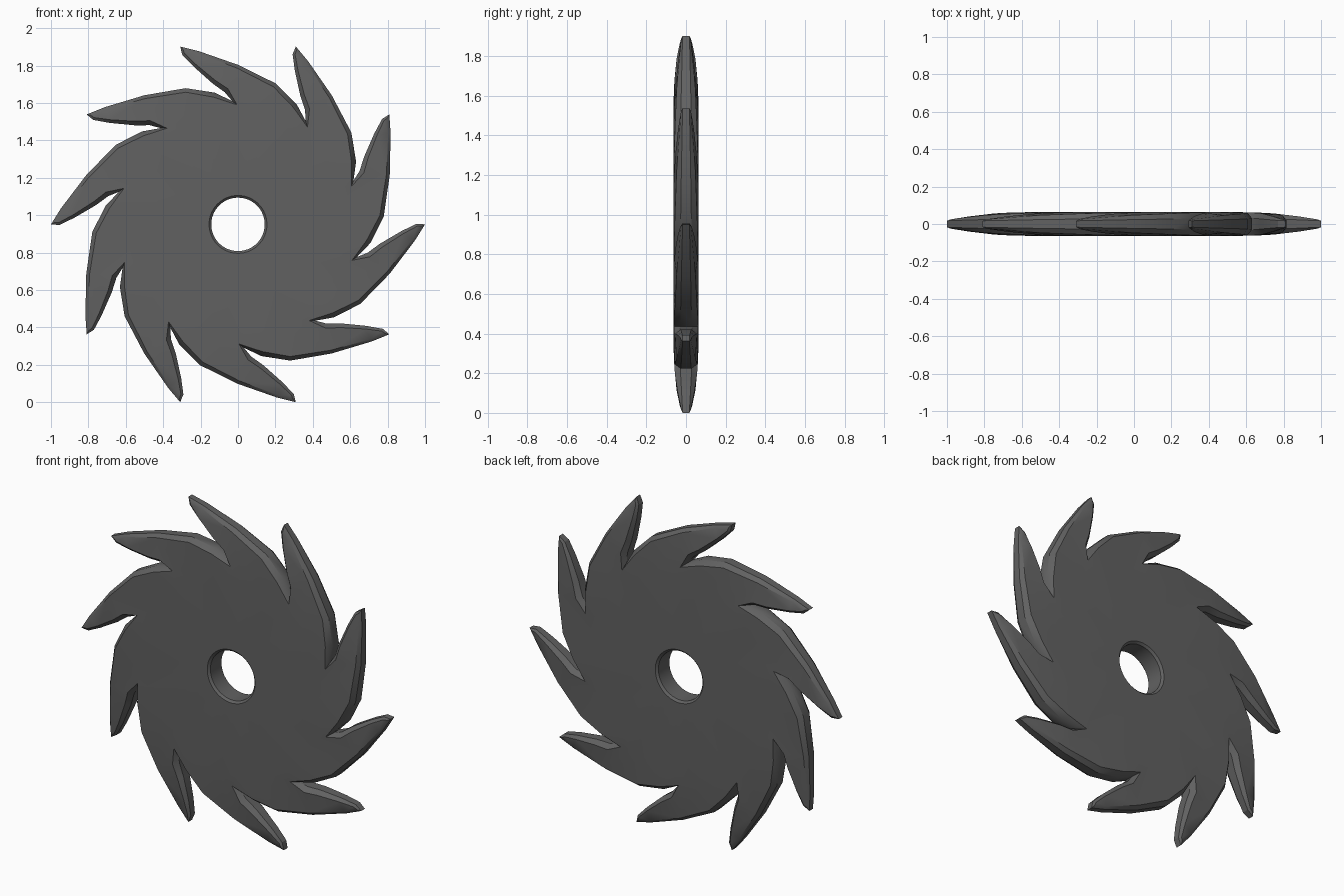
import bpy
import bmesh
from math import radians, cos, sin
from mathutils import Vector

cube = bpy.data.objects.get("Cube")
if cube:
    bpy.data.objects.remove(cube, do_unlink=True)

TEETH = 10
STEP = 360 / TEETH
CENTER_Z = 0.951
HALF = 0.063

# One tooth, clockwise from its valley over the tip: (radius, angle)
TOOTH = [(0.66, -15.3), (0.71, -12.3), (0.765, -7.8), (0.876, -2.3), (0.955, 0.2),
         (1.0, 0), (0.95, -5.2), (0.853, -18), (0.78, -33), (0.715, -44)]


def polar(r, a):
    return Vector((r * cos(radians(a)), r * sin(radians(a))))


def ramp(r, stops):
    """Piecewise linear value over radius."""
    for (r0, v0), (r1, v1) in zip(stops, stops[1:]):
        if r <= r1:
            t = max(0, (r - r0) / (r1 - r0))
            return v0 + (v1 - v0) * t
    return stops[-1][1]


def wall_half(r):
    return ramp(r, [(0.66, 0.032), (1.0, 0.017)])


def face_half(r):
    return ramp(r, [(0.62, HALF), (0.74, 0.058), (0.85, 0.046), (0.99, 0.023)])


def inset(points):
    """Move a clockwise outline inwards, less towards the tooth tips."""
    result = []
    for i, p in enumerate(points):
        before = (p - points[i - 1]).normalized()
        after = (points[(i + 1) % len(points)] - p).normalized()
        n1 = Vector((before.y, -before.x))
        n2 = Vector((after.y, -after.x))
        width = ramp(p.length, [(0.66, 0.027), (1.0, 0.011)])
        result.append(p + (n1 + n2) * width / max(0.35, 1 + n1.dot(n2)))
    return result


bm = bmesh.new()


def add_loop(points, side, height):
    return [bm.verts.new((p.x, side * height(p.length), CENTER_Z + p.y)) for p in points]


def bridge(a, b):
    n = len(a)
    for i in range(n):
        j = (i + 1) % n
        bm.faces.new((a[i], a[j], b[j], b[i]))


outline = [polar(r, a - STEP * k) for k in range(TEETH) for r, a in TOOTH]
face_outline = inset(outline)
ring_angles = [TOOTH[0][1] - STEP / 4 * i for i in range(TEETH * 4)]


def ring(radius):
    return [polar(radius, a) for a in ring_angles]


walls, bores = [], []
for side in (-1, 1):
    # Chamfered rim
    wall = add_loop(outline, side, wall_half)
    face = add_loop(face_outline, side, face_half)
    bridge(wall, face)

    # Broad disc and softened bore edge
    disc = add_loop(ring(0.58), side, lambda r: HALF)
    rim = add_loop(ring(0.155), side, lambda r: HALF)
    bore = add_loop(ring(0.143), side, lambda r: HALF - 0.012)
    bridge(disc, rim)
    bridge(rim, bore)

    # Tooth faces and their join to the disc
    for k in range(TEETH):
        t = [face[(k * 10 + i) % len(face)] for i in range(11)]
        c = [disc[(k * 4 + i) % len(disc)] for i in range(5)]
        for ids in ((5, 6, 4), (4, 6, 3), (3, 6, 7), (3, 7, 2), (2, 7, 1), (1, 7, 0)):
            bm.faces.new([t[i] for i in ids])
        for i, (a, b) in enumerate(((0, 7), (7, 8), (8, 9), (9, 10))):
            bm.faces.new((t[a], t[b], c[i + 1], c[i]))
    walls.append(wall)
    bores.append(bore)

# Outer wall and centre hole
bridge(*walls)
bridge(*bores)
bmesh.ops.recalc_face_normals(bm, faces=bm.faces)

mesh = bpy.data.meshes.new("saw_blade")
bm.to_mesh(mesh)
bm.free()
blade = bpy.data.objects.new("saw_blade", mesh)
bpy.context.collection.objects.link(blade)

# Dark steel
steel = bpy.data.materials.new("dark_steel")
steel.use_nodes = True
color = (0.12, 0.12, 0.12, 1)
steel.diffuse_color = color
steel.node_tree.nodes["Principled BSDF"].inputs["Base Color"].default_value = color
mesh.materials.append(steel)

bpy.ops.object.select_all(action="DESELECT")
blade.select_set(True)
bpy.context.view_layer.objects.active = blade
bpy.ops.object.shade_smooth_by_angle(angle=radians(30))
